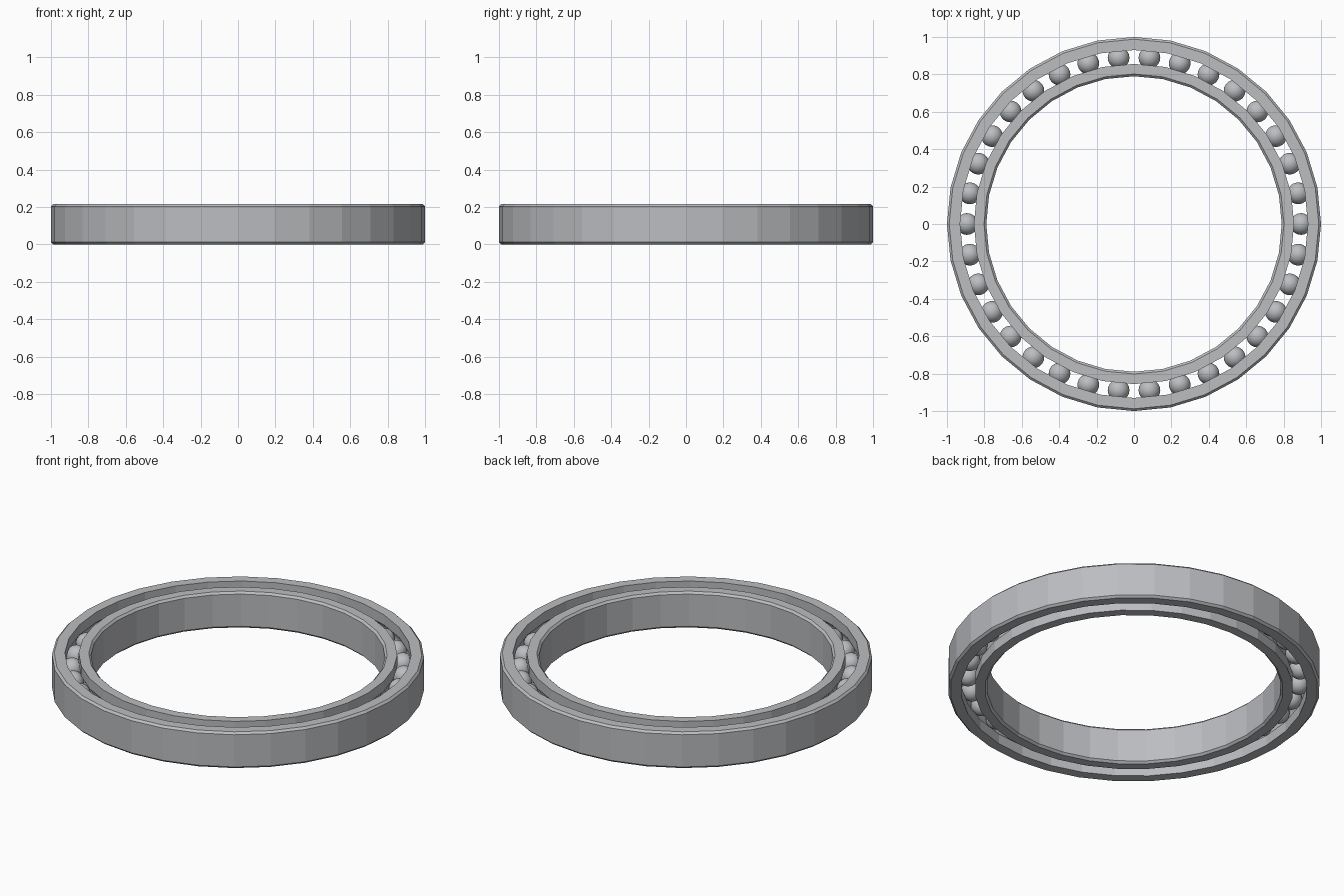
import bpy, bmesh
from math import sin, cos, pi, acos

cube = bpy.data.objects.get("Cube")
if cube:
    bpy.data.objects.remove(cube, do_unlink=True)

HEIGHT, SIDES, BALLS = 0.215, 32, 34
PITCH, BALL_R, GROOVE_R, HALF_GAP, CHAMFER = 0.893, 0.058, 0.06, 0.037, 0.012
MID = HEIGHT / 2

steel = bpy.data.materials.new("steel grey")
steel.use_nodes = True
colour = (0.5, 0.51, 0.53, 1)
steel.diffuse_color = colour
steel.node_tree.nodes["Principled BSDF"].inputs["Base Color"].default_value = colour


def finish(bm, name):
    mesh = bpy.data.meshes.new(name)
    bm.to_mesh(mesh)
    bm.free()
    mesh.materials.append(steel)
    obj = bpy.data.objects.new(name, mesh)
    bpy.context.collection.objects.link(obj)
    return obj


def race(name, wall, side):
    """Revolved ring: chamfered plain wall, and a ball groove facing the gap."""
    edge = PITCH + side * HALF_GAP
    bevel = wall - side * CHAMFER
    profile = [(edge, 0), (bevel, 0), (wall, CHAMFER),
               (wall, HEIGHT - CHAMFER), (bevel, HEIGHT), (edge, HEIGHT)]
    # Groove arc, from its upper lip down to its lower lip
    spread = acos(HALF_GAP / GROOVE_R)
    for i in range(9):
        a = spread * (1 - i / 4)
        profile.append((PITCH + side * GROOVE_R * cos(a), MID + GROOVE_R * sin(a)))

    bm = bmesh.new()
    loops = []
    for s in range(SIDES):
        t = 2 * pi * s / SIDES
        loops.append([bm.verts.new((r * cos(t), r * sin(t), z)) for r, z in profile])
    n = len(profile)
    for s in range(SIDES):
        a, b = loops[s], loops[(s + 1) % SIDES]
        for i in range(n):
            j = (i + 1) % n
            bm.faces.new((a[i], b[i], b[j], a[j]))
    bmesh.ops.recalc_face_normals(bm, faces=bm.faces)
    return finish(bm, name)


# Inner and outer rings
race("outer_ring", 1.0, 1)
race("inner_ring", 0.79, -1)

# Balls between the rings
bm = bmesh.new()
bmesh.ops.create_uvsphere(bm, u_segments=24, v_segments=14, radius=BALL_R)
for f in bm.faces:
    f.smooth = True
first = finish(bm, "ball_1")
for k in range(BALLS):
    ball = first
    if k:
        ball = bpy.data.objects.new(f"ball_{k + 1}", first.data)
        bpy.context.collection.objects.link(ball)
    t = 2 * pi * k / BALLS
    ball.location = (PITCH * cos(t), PITCH * sin(t), MID)
